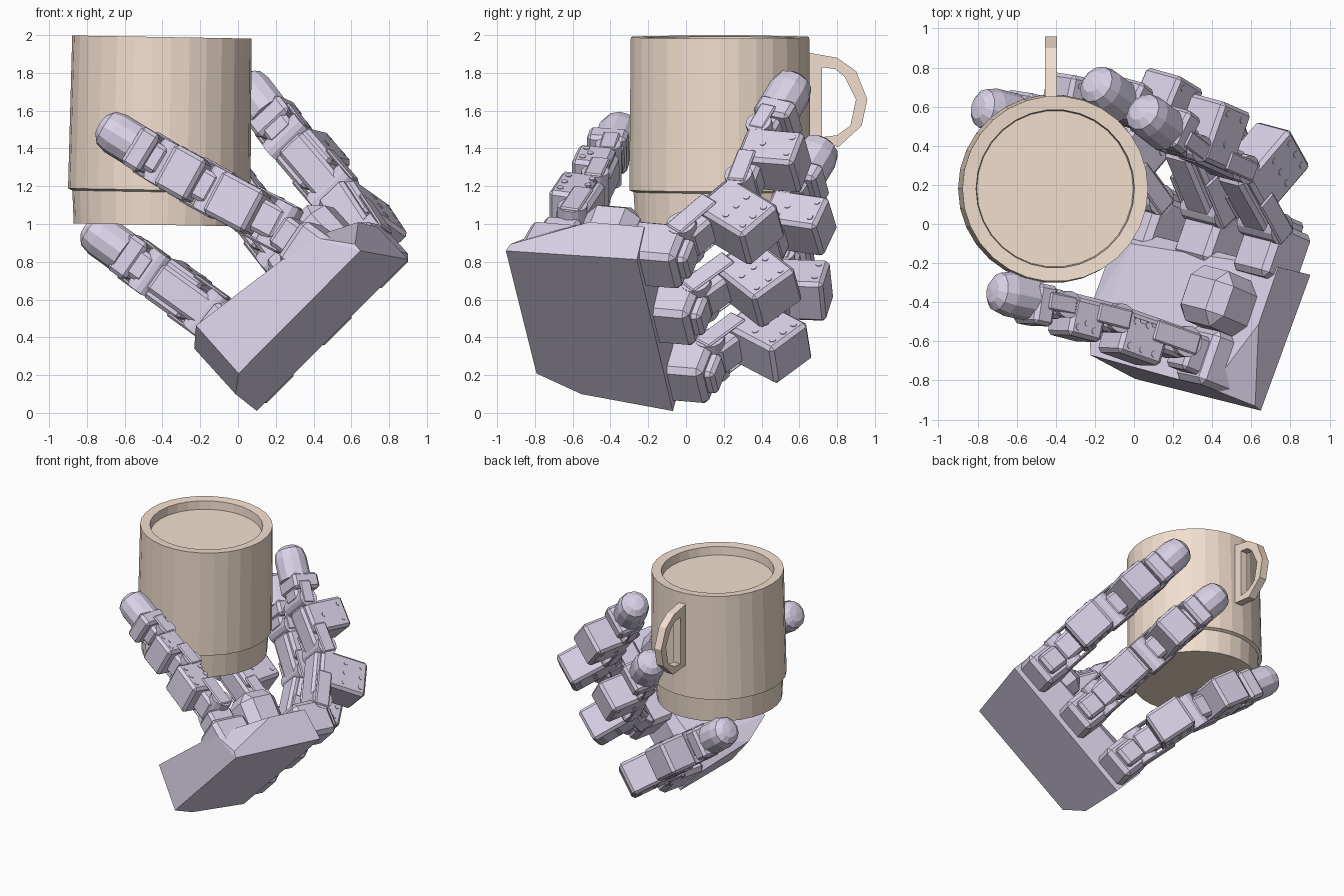
import bpy, bmesh, math
from mathutils import Vector, Matrix

if "Cube" in bpy.data.objects:
    bpy.data.objects.remove(bpy.data.objects["Cube"])

# palm frame: U across the knuckles, W along straight fingers, F out of the palm
O = Vector((0.10, -0.07, 0.01))
U = Vector((0.697, -0.165, 0.697)).normalized()
W = Vector((0.324, 0.943, -0.081)).normalized()
F = U.cross(W).normalized()


def hand(u, w, f):
    return O + U * u + W * w + F * f


def material(name, rgb):
    m = bpy.data.materials.new(name)
    m.diffuse_color = (*rgb, 1)
    m.use_nodes = True
    m.node_tree.nodes["Principled BSDF"].inputs["Base Color"].default_value = m.diffuse_color
    return m


CLAY = material("clay", (0.89, 0.74, 0.62))
LILAC = material("lilac", (0.70, 0.64, 0.80))


def finish(name, bm, mat):
    bmesh.ops.recalc_face_normals(bm, faces=bm.faces)
    me = bpy.data.meshes.new(name)
    bm.to_mesh(me)
    bm.free()
    me.materials.append(mat)
    ob = bpy.data.objects.new(name, me)
    bpy.context.collection.objects.link(ob)
    return ob


def frame(p, direction, out):
    # X = sideways, Y = outward (back of finger), Z = along the link
    d = direction.normalized()
    y = (out - d * out.dot(d)).normalized()
    x = y.cross(d)
    m = Matrix((x, y, d)).transposed().to_4x4()
    m.translation = p
    return m


def box(bm, m, xs, ys, zs, bevel=0.02):
    size = [b - a for a, b in (xs, ys, zs)]
    mid = [(a + b) / 2 for a, b in (xs, ys, zs)]
    t = m @ Matrix.Translation(mid) @ Matrix.Diagonal((*size, 1))
    vs = bmesh.ops.create_cube(bm, size=1, matrix=t)["verts"]
    if bevel:
        edges = list({e for v in vs for e in v.link_edges})
        bmesh.ops.bevel(bm, geom=edges, offset=bevel, segments=1, affect='EDGES')


def disc(bm, m, pos, r, length, segs=14):
    # cylinder lying across the finger
    t = m @ Matrix.Translation(pos) @ Matrix.Rotation(math.pi / 2, 4, 'Y')
    bmesh.ops.create_cone(bm, cap_ends=True, segments=segs, radius1=r, radius2=r,
                          depth=length, matrix=t)


def plates(bm, m, x, half, zs):
    # thin bracket plate on both sides of a link
    for s in (-1, 1):
        box(bm, m, sorted((s * (x - 0.02), s * x)), (-half, half), zs, 0.008)


def lathe(bm, m, profile, segs):
    vs = [bm.verts.new(m @ Vector((r, 0, z))) for r, z in profile]
    es = [bm.edges.new(p) for p in zip(vs, vs[1:])]
    axis = (m.to_3x3() @ Vector((0, 0, 1))).normalized()
    bmesh.ops.spin(bm, geom=vs + es, cent=m.translation, axis=axis,
                   angle=2 * math.pi, steps=segs)
    bmesh.ops.remove_doubles(bm, verts=bm.verts, dist=0.0005)


def screws(bm, m, spots, x):
    for y, z in spots:
        disc(bm, m, (0, y, z), 0.018, 2 * x + 0.008, 8)


def finger(name, joints, out, back1=0.34, back2=0.27, side=0.125):
    bm = bmesh.new()
    j0, j1, j2, tip = joints
    # proximal link: hinge, spine and servo case standing out at the back
    m, n = frame(j0, j1 - j0, out), (j1 - j0).length
    disc(bm, m, (0, 0, 0), 0.08, 0.25)
    box(bm, m, (-0.09, 0.09), (-0.07, 0.09), (-0.02, n * 0.9))
    box(bm, m, (-side, side), (-0.03, back1), (n * 0.28, n * 0.92))
    screws(bm, m, [(back1 - 0.05 - a, n * b) for a in (0, 0.13) for b in (0.42, 0.6, 0.78)], side)
    plates(bm, m, 0.135, 0.055, (-0.06, n * 0.5))
    disc(bm, m, (0, 0, n), 0.075, 0.25)
    # middle link
    m, n = frame(j1, j2 - j1, out), (j2 - j1).length
    box(bm, m, (-0.085, 0.085), (-0.07, 0.08), (0, n * 0.9))
    box(bm, m, (-side, side), (-0.05, back2), (n * 0.28, n * 0.9))
    screws(bm, m, [(back2 - 0.05, n * 0.45), (back2 - 0.05, n * 0.75), (0.07, n * 0.6)], side)
    plates(bm, m, 0.135, 0.05, (-0.05, n * 0.45))
    disc(bm, m, (0, 0, n), 0.07, 0.24)
    # distal case and rounded tip
    m, n = frame(j2, tip - j2, out), (tip - j2).length
    box(bm, m, (-0.08, 0.08), (-0.07, 0.08), (0, n * 0.35))
    box(bm, m, (-0.115, 0.115), (-0.08, 0.13), (n * 0.18, n * 0.46))
    plates(bm, m, 0.125, 0.045, (-0.04, n * 0.3))
    lathe(bm, m, [(0, n * 0.4), (0.115, n * 0.4), (0.115, n - 0.10), (0.10, n - 0.04),
                  (0.06, n - 0.008), (0, n)], 12)
    return finish(name, bm, LILAC)


# palm shell
bm = bmesh.new()
for p in [(0, 0, 0), (1.15, 0, 0), (1.13, -0.74, 0), (0.2, -0.73, 0), (0.07, -0.5, 0),
          (0, -0.02, 0.26), (0.07, -0.5, 0.34), (0.2, -0.71, 0.36), (0.2, -0.1, 0.34),
          (1.15, -0.03, 0.24), (1.15, -0.34, 0.24),
          (0.98, -0.72, 0.25), (1.13, -0.73, 0.05)]:
    bm.verts.new(hand(*p))
bmesh.ops.convex_hull(bm, input=bm.verts)
bmesh.ops.dissolve_limit(bm, angle_limit=math.radians(4), verts=bm.verts, edges=bm.edges)
finish("palm", bm, LILAC)

# raised pad near the thumb end of the palm
bm = bmesh.new()
box(bm, frame(O, F, -W), (-1.08, -0.76) if U.dot(frame(O, F, -W).col[0].to_3d()) < 0
    else (0.76, 1.08), (0.12, 0.42), (0.1, 0.50), 0.07)
finish("palm_pad", bm, LILAC)

# knuckle mounts along the palm edge
bm = bmesh.new()
for u in (1.01, 0.58, 0.14):
    m = frame(hand(u, 0, 0), W, -F)
    box(bm, m, (-0.13, 0.13), (-0.31, -0.04), (-0.10, 0.19), 0.03)
    box(bm, m, (-0.08, 0.08), (-0.25, -0.08), (0.1, 0.24))
finish("knuckle_mounts", bm, LILAC)

# three fingers rising beside the mug
finger("upper_finger", [hand(1.02, 0.16, 0.30), hand(1.03, 0.37, 0.68),
                        hand(1.04, 0.37, 1.06), hand(1.06, 0.44, 1.49)], W - F * 0.2)
finger("middle_finger", [hand(0.59, 0.17, 0.29), hand(0.60, 0.43, 0.66),
                         hand(0.62, 0.46, 1.02), hand(0.63, 0.53, 1.44)], W - F * 0.2)
finger("lower_finger", [hand(0.14, 0.16, 0.29), hand(0.09, 0.36, 0.68),
                        hand(0.02, 0.31, 1.05), hand(-0.06, 0.26, 1.47)], W - F * 0.2)

# thumb along the front of the mug, with its mount on the palm
bm = bmesh.new()
m = frame(hand(0.91, -0.58, 0.2), F - U * 0.2, -W)
box(bm, m, (-0.13, 0.13), (-0.15, 0.14), (-0.12, 0.14), 0.03)
box(bm, m, (-0.09, 0.09), (-0.10, 0.10), (0.05, 0.24), 0.02)
finish("thumb_mount", bm, LILAC)
finger("thumb", [Vector((0.22, -0.60, 0.99)), Vector((-0.12, -0.48, 1.17)),
                 Vector((-0.39, -0.41, 1.32)), Vector((-0.73, -0.34, 1.53))],
       Vector((-0.2, -1, 0.1)), 0.17, 0.15)

# mug body with stepped foot and shallow filled top
TILT = Matrix.Translation((-0.42, 0.18, 1.0)) @ Matrix.Rotation(math.radians(1.0), 4, 'Y')
bm = bmesh.new()
lathe(bm, TILT, [(0, -0.005), (0.45, -0.005), (0.46, 0.17), (0.483, 0.18), (0.475, 0.99),
                 (0.405, 0.985), (0.40, 0.92), (0, 0.92)], 30)
finish("mug", bm, CLAY)

# mug handle: a flat D-shaped loop
outer = [(0.63, 1.91), (0.80, 1.88), (0.90, 1.81), (0.96, 1.66), (0.93, 1.52), (0.81, 1.41), (0.63, 1.43)]
inner = [(0.72, 1.83), (0.79, 1.82), (0.84, 1.78), (0.90, 1.66), (0.87, 1.52), (0.80, 1.47), (0.72, 1.46)]
bm = bmesh.new()
a = [bm.verts.new((-0.455, y, z)) for y, z in outer]
b = [bm.verts.new((-0.455, y, z)) for y, z in inner]
faces = [bm.faces.new((a[i - 1], a[i], b[i], b[i - 1])) for i in range(len(a))]
new = bmesh.ops.extrude_face_region(bm, geom=faces)["geom"]
bmesh.ops.translate(bm, vec=(0.06, 0, 0), verts=[v for v in new if isinstance(v, bmesh.types.BMVert)])
finish("mug_handle", bm, CLAY)
